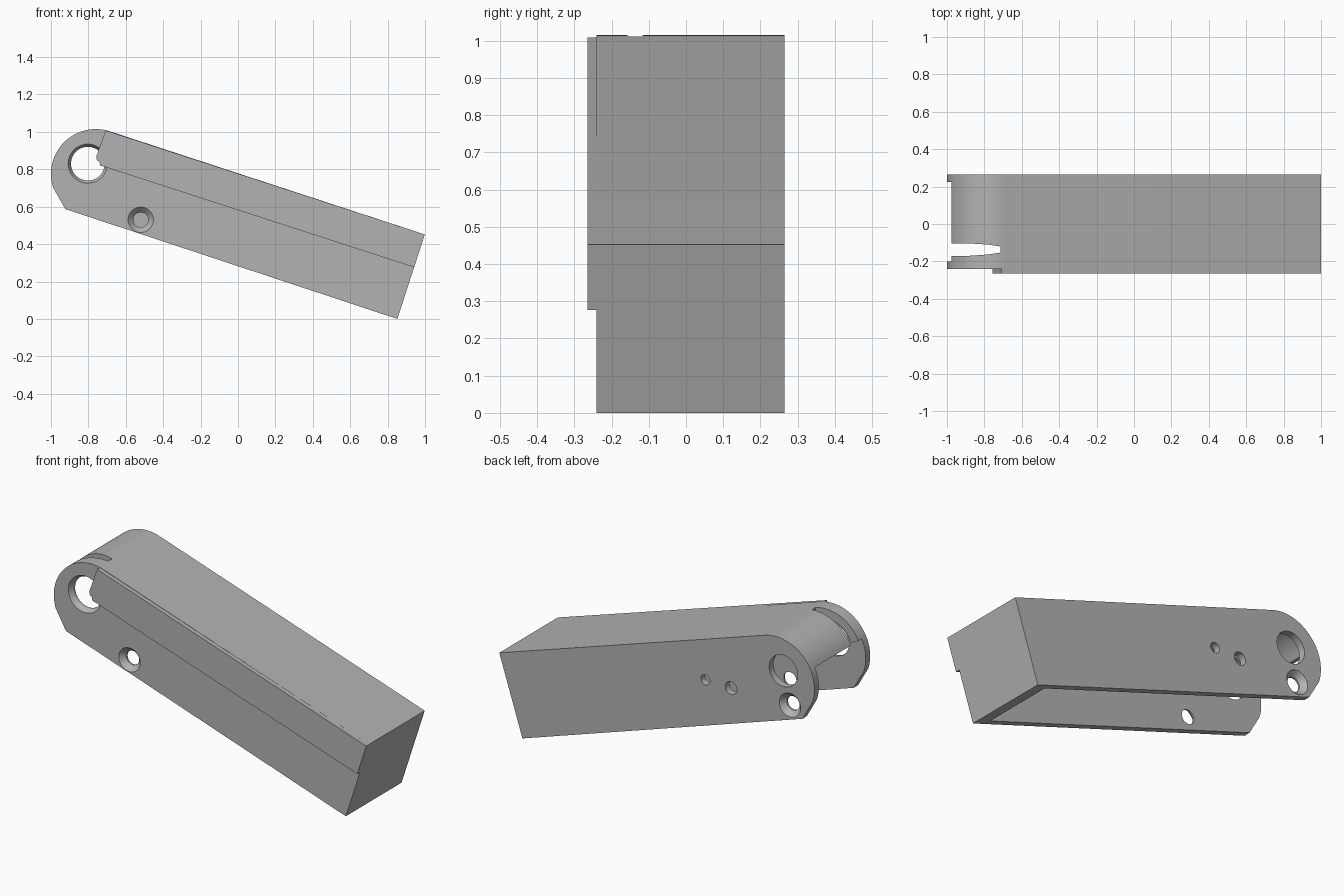
import bpy, bmesh, math
from mathutils import Vector

cube = bpy.data.objects.get("Cube")
if cube:
    bpy.data.objects.remove(cube, do_unlink=True)

grey = bpy.data.materials.new("plain_grey")
grey.use_nodes = True
GREY = (0.45, 0.45, 0.45, 1)
grey.diffuse_color = GREY
grey.node_tree.nodes["Principled BSDF"].inputs["Base Color"].default_value = GREY

# Arm frame: U runs down the arm, V across it (x, z plane)
TILT = math.radians(18)
U = Vector((math.cos(TILT), -math.sin(TILT)))
V = Vector((math.sin(TILT), math.cos(TILT)))
FOOT = Vector((0.852, 0))            # lower corner of the closed end
HEIGHT, LENGTH = 0.48, 1.87
PIVOT, RADIUS = Vector((-0.76, 0.775)), 0.24
FRONT, BACK, WALL = -0.24, 0.265, 0.04


def arm(u, v):
    return FOOT + U * u + V * v


def arc(radius, start, end, steps):
    angles = [math.radians(start + (end - start) * i / steps) for i in range(steps + 1)]
    return [PIVOT + radius * Vector((math.cos(a), math.sin(a))) for a in angles]


def finish(name, bm):
    bmesh.ops.recalc_face_normals(bm, faces=bm.faces)
    mesh = bpy.data.meshes.new(name)
    bm.to_mesh(mesh)
    bm.free()
    mesh.materials.append(grey)
    obj = bpy.data.objects.new(name, mesh)
    bpy.context.collection.objects.link(obj)
    return obj


def loft(name, rings):
    bm = bmesh.new()
    loops = [[bm.verts.new(p) for p in ring] for ring in rings]
    n = len(loops[0])
    for a, b in zip(loops, loops[1:]):
        for i in range(n):
            bm.faces.new((a[i], a[(i + 1) % n], b[(i + 1) % n], b[i]))
    bm.faces.new(loops[0])
    bm.faces.new(loops[-1])
    return finish(name, bm)


def prism(name, outline, y0, y1):
    return loft(name, [[(p[0], y, p[1]) for p in outline] for y in (y0, y1)])


def hole(name, x, z, sections, sides=40):
    turn = [2 * math.pi * i / sides for i in range(sides)]
    return loft(name, [[(x + r * math.cos(a), y, z + r * math.sin(a)) for a in turn]
                       for y, r in sections])


def cut(target, cutter):
    cutter.hide_render = True
    mod = target.modifiers.new("cut", "BOOLEAN")
    mod.operation = "DIFFERENCE"
    mod.solver = "EXACT"
    mod.object = cutter
    bpy.context.view_layer.objects.active = target
    bpy.ops.object.modifier_apply(modifier=mod.name)
    bpy.data.objects.remove(cutter, do_unlink=True)


# Housing with a rounded upper end
outline = [arm(-LENGTH, 0.01), arm(0, 0), arm(0, HEIGHT - 0.005)] + arc(RADIUS, 72, 198, 32)
housing = prism("housing", outline, FRONT, BACK)

# Hollow, open underneath and at the rounded end
inner = arc(RADIUS - 0.05, 72, 153.6, 20)
web_end = arc(0.5, 153.6, 153.6, 1)[:1]
cavity = [arm(-0.083, -0.1), arm(-0.083, HEIGHT - 0.055)] + inner + web_end + [Vector((-1.4, 0.3))]
cut(housing, prism("cavity_cutter", cavity, FRONT + WALL, BACK - WALL))

# Tapered slot through the rounded top
slot = [(-1.1, -0.17), (-0.88, -0.17), (-0.78, -0.163), (-0.715, -0.153),
        (-0.715, -0.12), (-0.78, -0.11), (-0.88, -0.104), (-1.1, -0.104)]
cut(housing, loft("slot_cutter", [[(x, y, z) for x, y in slot] for z in (0.85, 1.1)]))

# Large pivot holes through both side plates
cut(housing, hole("pivot_front_cutter", -0.803, 0.83,
                  [(FRONT - 0.02, 0.105), (FRONT, 0.105), (FRONT + 0.025, 0.09), (-0.15, 0.09)]))
cut(housing, hole("pivot_back_cutter", -0.803, 0.83, [(0.18, 0.09), (0.3, 0.09)]))

# Countersunk screw holes, one on each plate
for x, z, face, inward in ((-0.52, 0.53, FRONT, 1), (-0.845, 0.645, BACK, -1)):
    cut(housing, hole("screw_cutter", x, z, [(face - inward * 0.02, 0.068), (face, 0.068),
                                             (face + inward * 0.03, 0.04),
                                             (face + inward * 0.1, 0.04)]))

# Small plain holes in the back plate
for x, z, r in ((-0.471, 0.643, 0.037), (-0.308, 0.646, 0.029)):
    cut(housing, hole("small_hole_cutter", x, z, [(0.18, r), (0.3, r)], 28))

# Raised strip along the upper front
strip_outline = [arm(0, 0.29), arm(0, HEIGHT - 0.005), (-0.708, 1.008), (-0.757, 0.87),
                 (-0.755, 0.85), (-0.74, 0.838), (-0.738, 0.82), (-0.71, 0.812)]
strip = prism("front_strip", strip_outline, FRONT - 0.025, FRONT)

# Smooth curves, sharp edges
for obj in (housing, strip):
    bpy.ops.object.select_all(action="DESELECT")
    obj.select_set(True)
    bpy.context.view_layer.objects.active = obj
    bpy.ops.object.shade_smooth_by_angle(angle=math.radians(25))
